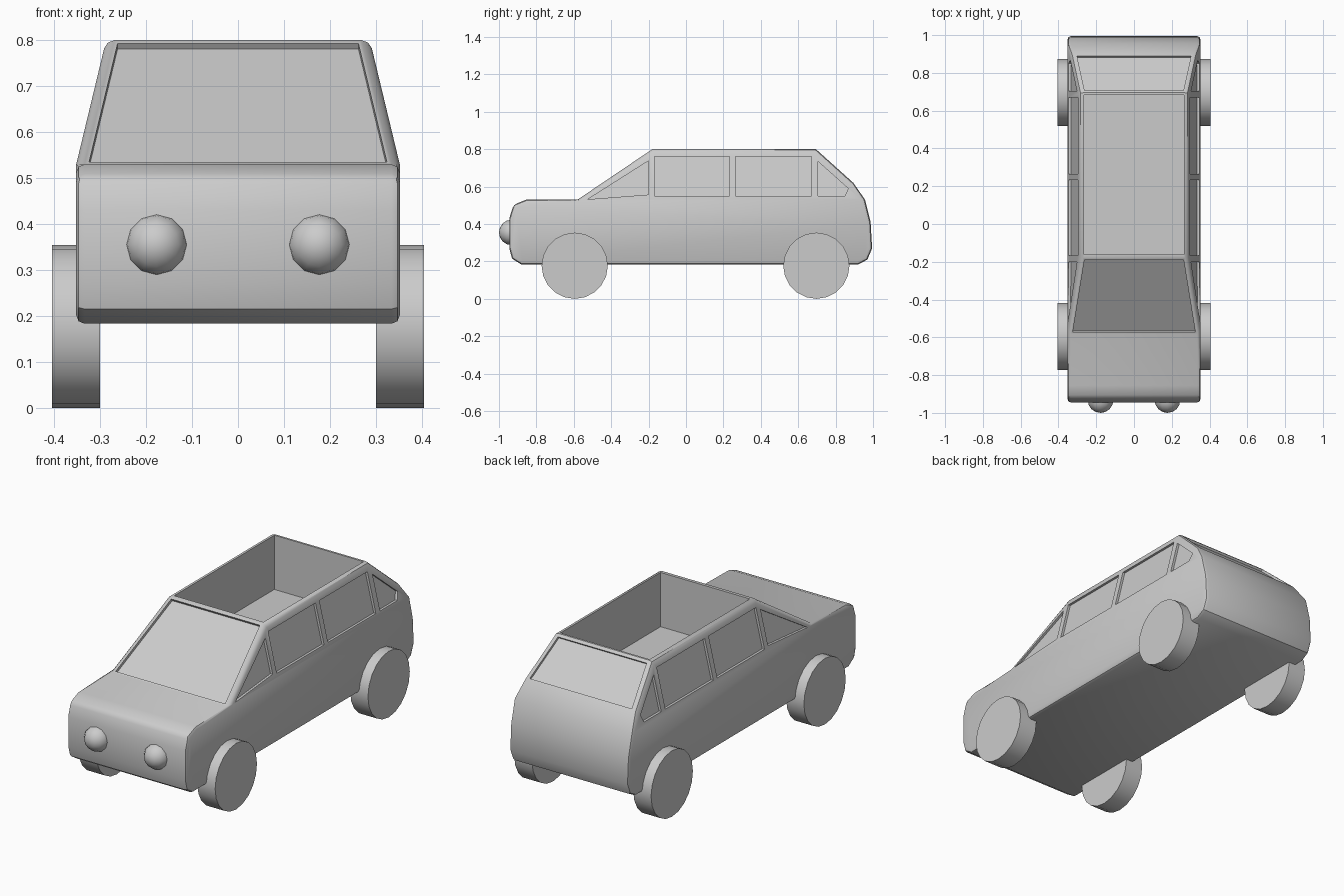
import bpy, bmesh
from mathutils import Vector

if "Cube" in bpy.data.objects:
    bpy.data.objects.remove(bpy.data.objects["Cube"])

BELT, ROOF, W_LOW, W_TOP = 0.53, 0.80, 0.352, 0.287


def half_width(z):
    return W_LOW - (W_LOW - W_TOP) * max(0, z - BELT) / (ROOF - BELT)


def finish(name, bm):
    bmesh.ops.recalc_face_normals(bm, faces=bm.faces)
    me = bpy.data.meshes.new(name)
    bm.to_mesh(me)
    bm.free()
    ob = bpy.data.objects.new(name, me)
    bpy.context.collection.objects.link(ob)
    return ob


def smooth(ob, angle):
    bpy.ops.object.select_all(action='DESELECT')
    ob.select_set(True)
    bpy.context.view_layer.objects.active = ob
    bpy.ops.object.shade_smooth_by_angle(angle=angle)


def prism(bm, loop_a, loop_b):
    a = [bm.verts.new(p) for p in loop_a]
    b = [bm.verts.new(p) for p in loop_b]
    bm.faces.new(a)
    bm.faces.new(b[::-1])
    n = len(a)
    for i in range(n):
        j = (i + 1) % n
        bm.faces.new((a[i], b[i], b[j], a[j]))


# Body: side profile (y, z), sides leaning in above the belt line
profile = [(-0.58, 0.53), (-0.18, 0.80), (0.695, 0.80), (0.895, 0.62), (0.957, 0.53),
           (0.987, 0.41), (0.995, 0.27), (0.97, 0.21), (0.92, 0.183), (-0.88, 0.183),
           (-0.93, 0.215), (-0.945, 0.27), (-0.945, 0.43), (-0.922, 0.503), (-0.855, 0.53)]
bm = bmesh.new()
sides = [[bm.verts.new((s * half_width(z), y, z)) for y, z in profile] for s in (-1, 1)]
n = len(profile)
for i in range(n):
    j = (i + 1) % n
    bm.faces.new((sides[0][i], sides[0][j], sides[1][j], sides[1][i]))
for v in sides:
    bm.faces.new(v[:5])
    bm.faces.new([v[0]] + v[4:])
body = finish("car_body", bm)
bevel = body.modifiers.new("edge_bevel", 'BEVEL')
bevel.width, bevel.segments = 0.018, 2
bevel.limit_method, bevel.angle_limit = 'ANGLE', 0.87

# Cutter: side window recesses
bm = bmesh.new()
windows = [
    [(-0.525, 0.532), (-0.2, 0.738), (-0.2, 0.557)],
    [(-0.168, 0.55), (-0.168, 0.76), (0.232, 0.76), (0.232, 0.55)],
    [(0.265, 0.55), (0.265, 0.76), (0.67, 0.76), (0.67, 0.55)],
    [(0.705, 0.55), (0.705, 0.735), (0.867, 0.59), (0.85, 0.55)],
]
for s in (-1, 1):
    for win in windows:
        prism(bm, [(s * (half_width(z) - 0.013), y, z) for y, z in win],
              [(s * 0.45, y, z) for y, z in win])


# Cutter: windscreen and rear window recesses
def screen(low, high, x_low, x_high, depth):
    quad = [Vector((x * s, *p)) for p, x, s in
            ((low, x_low, -1), (low, x_low, 1), (high, x_high, 1), (high, x_high, -1))]
    nrm = (quad[1] - quad[0]).cross(quad[3] - quad[0]).normalized()
    if nrm.z < 0:
        nrm = -nrm
    prism(bm, [p - nrm * depth for p in quad], [p + nrm * 0.05 for p in quad])


screen((-0.572, 0.5354), (-0.19, 0.7933), 0.324, 0.262, 0.015)
screen((0.89, 0.6245), (0.708, 0.7883), 0.302, 0.262, 0.012)

# Cutter: open roof well
well = [(-0.264, -0.162), (0.264, -0.162), (0.264, 0.684), (-0.264, 0.684)]
prism(bm, [(x, y, 0.51) for x, y in well], [(x, y, 0.9) for x, y in well])
cutter = finish("opening_cutter", bm)
cutter.hide_render = True

cut = body.modifiers.new("openings", 'BOOLEAN')
cut.object, cut.operation, cut.solver = cutter, 'DIFFERENCE', 'EXACT'
bpy.context.view_layer.objects.active = body
for mod in list(body.modifiers):
    bpy.ops.object.modifier_apply(modifier=mod.name)
bpy.data.objects.remove(cutter)
smooth(body, 0.55)

# Wheels and headlights, mirrored left and right
for s, side in ((-1, "left"), (1, "right")):
    for y, end in ((-0.595, "front"), (0.697, "rear")):
        bpy.ops.mesh.primitive_cylinder_add(vertices=20, radius=0.177, depth=0.105,
                                            location=(s * 0.3525, y, 0.177),
                                            rotation=(0, 1.570796, 0))
        wheel = bpy.context.object
        wheel.name = f"{end}_{side}_wheel"
        smooth(wheel, 0.6)
    bpy.ops.mesh.primitive_uv_sphere_add(segments=12, ring_count=8, radius=0.068,
                                         location=(s * 0.177, -0.932, 0.355),
                                         rotation=(1.570796, 0, 0))
    lamp = bpy.context.object
    lamp.name = f"{side}_headlight"
    smooth(lamp, 1.0)
